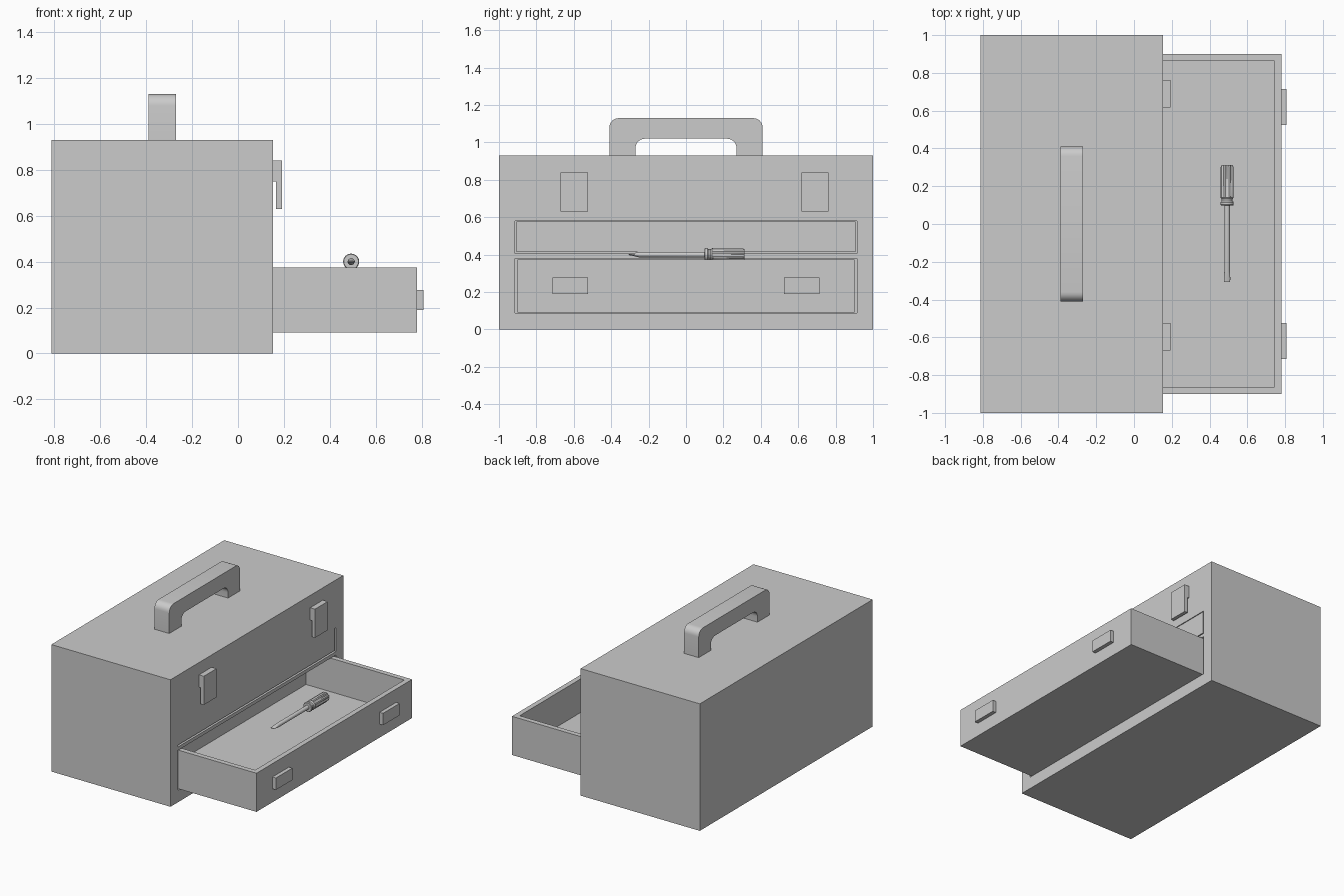
import bpy, bmesh
from math import cos, sin, pi

if "Cube" in bpy.data.objects:
    bpy.data.objects.remove(bpy.data.objects["Cube"])


def finish(name, bm, smooth=False):
    bmesh.ops.recalc_face_normals(bm, faces=bm.faces)
    mesh = bpy.data.meshes.new(name)
    bm.to_mesh(mesh)
    bm.free()
    ob = bpy.data.objects.new(name, mesh)
    bpy.context.collection.objects.link(ob)
    if smooth:
        bpy.ops.object.select_all(action='DESELECT')
        ob.select_set(True)
        bpy.context.view_layer.objects.active = ob
        bpy.ops.object.shade_smooth_by_angle(angle=0.6)
    return ob


def box(name, lo, hi):
    bm = bmesh.new()
    bmesh.ops.create_cube(bm, size=1)
    for v in bm.verts:
        v.co = [(a + b) / 2 + c * (b - a) for a, b, c in zip(lo, hi, v.co)]
    return finish(name, bm)


def cut(ob, lo, hi):
    cutter = box(ob.name + "_cutter", lo, hi)
    cutter.hide_render = True
    mod = ob.modifiers.new("cut", 'BOOLEAN')
    mod.operation, mod.solver, mod.object = 'DIFFERENCE', 'EXACT', cutter
    bpy.context.view_layer.objects.active = ob
    bpy.ops.object.modifier_apply(modifier=mod.name)
    bpy.data.objects.remove(cutter)


def loft(name, rings, smooth=False):
    bm = bmesh.new()
    loops = [[bm.verts.new(p) for p in ring] for ring in rings]
    n = len(loops[0])
    for a, b in zip(loops, loops[1:]):
        for i in range(n):
            bm.faces.new((a[i], a[(i + 1) % n], b[(i + 1) % n], b[i]))
    bm.faces.new(loops[0])
    bm.faces.new(loops[-1])
    return finish(name, bm, smooth)


def arc(cy, cz, r, a0, a1, n=6):
    return [(cy + r * cos(a0 + (a1 - a0) * i / n), cz + r * sin(a0 + (a1 - a0) * i / n))
            for i in range(n + 1)]


# Case with two drawer openings in the front
case = box("case", (-.812, -1, 0), (.153, 1, .93))
cut(case, (-.77, -.915, .405), (.3, .915, .58))
cut(case, (-.77, -.915, .088), (.3, .915, .38))


# Drawers: closed upper one, pulled-out lower one
def drawer(name, x0, x1, half, z0, z1):
    ob = box(name, (x0, -half, z0), (x1, half, z1))
    cut(ob, (x0 + .037, -half + .037, z0 + .037), (x1 - .037, half - .037, z1 + .1))


drawer("upper_drawer", -.72, .149, .905, .415, .578)
drawer("lower_drawer", -.09, .78, .9, .092, .375)

# Carrying handle: rounded arch extruded along x
outline = ([(.41, .93)] + arc(.36, 1.08, .05, 0, pi / 2) + arc(-.36, 1.08, .05, pi / 2, pi)
           + [(-.41, .93), (-.27, .93)] + arc(-.22, .97, .05, pi, pi / 2)
           + arc(.22, .97, .05, pi / 2, 0) + [(.27, .93)])
loft("carrying_handle", [[(x, y, z) for y, z in outline] for x in (-.39, -.27)], True)

# Upper latches: stepped profile, free at the bottom
step = [(.15, .84), (.192, .84), (.192, .63), (.166, .63), (.166, .75), (.15, .75)]
for side, y in (("left", -.597), ("right", .69)):
    loft(side + "_latch", [[(x, y + d, z) for x, z in step] for d in (-.073, .073)])

# Lower drawer pulls
for side, y in (("left", -.62), ("right", .62)):
    box(side + "_drawer_pull", (.775, y - .095, .19), (.808, y + .095, .277))


# Screwdriver lying along y
def ring(y, rx, rz, n=24, groove=0):
    pts = []
    for i in range(n):
        k = 1 - groove * (i % 3 == 0)
        a = 2 * pi * i / n
        pts.append((.493 + rx * k * cos(a), y, .40 + rz * k * sin(a)))
    return pts


loft("screwdriver_shaft", [ring(-.307, .016, .002), ring(-.29, .017, .005),
                           ring(-.25, .015, .015), ring(.11, .015, .015)], True)
loft("screwdriver_handle", [ring(.098, .032, .032), ring(.102, .035, .035),
                            ring(.115, .035, .035), ring(.122, .029, .029),
                            ring(.132, .029, .029), ring(.14, .035, .035),
                            ring(.15, .035, .035, groove=.2), ring(.302, .035, .035, groove=.2),
                            ring(.312, .03, .03, groove=.1)], True)
